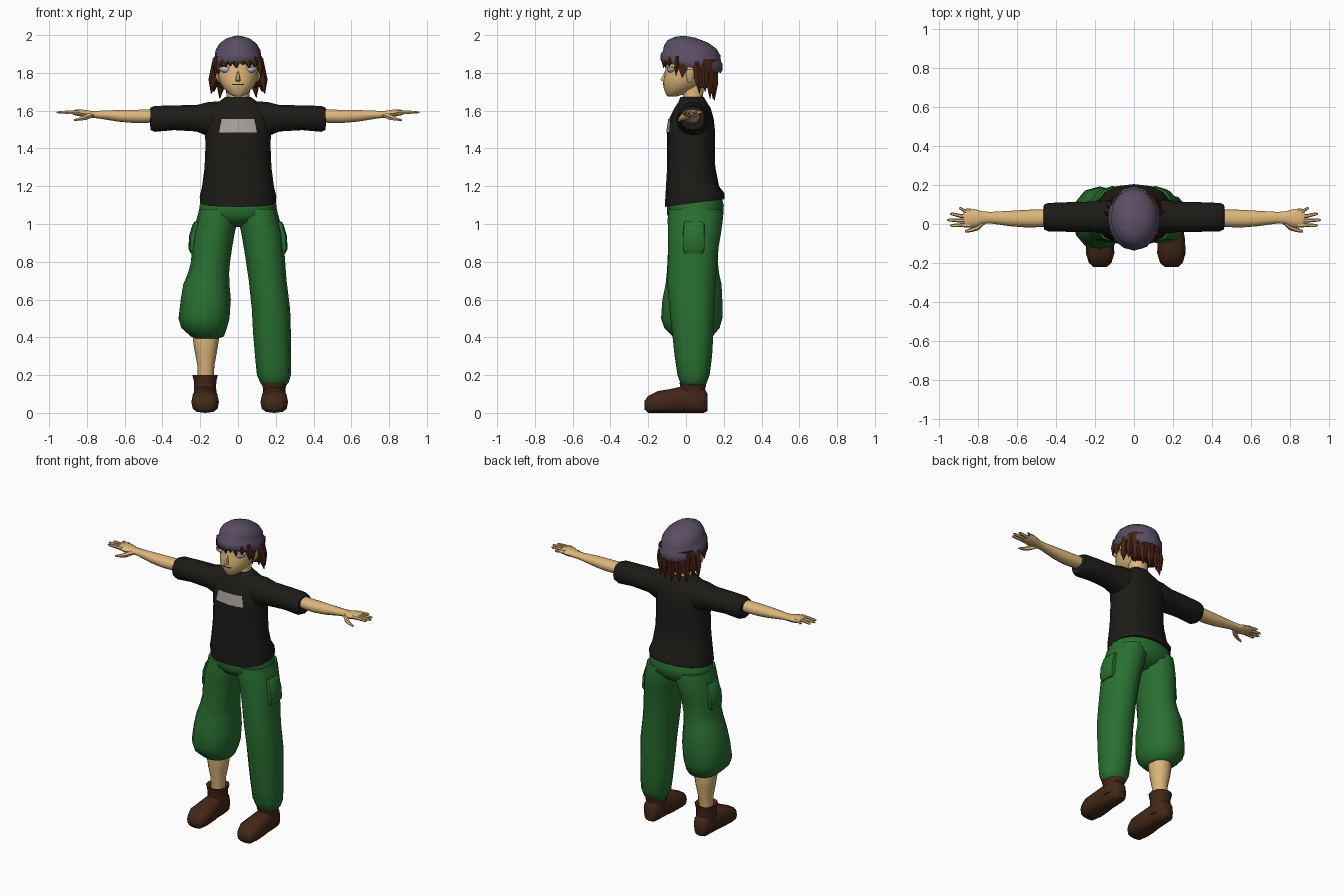
import bpy, bmesh, math


def material(name, rgb):
    m = bpy.data.materials.new(name)
    m.diffuse_color = (*rgb, 1)
    return m


SKIN = material("skin", (0.72, 0.47, 0.2))
BLACK = material("black_cloth", (0.012, 0.011, 0.009))
GREEN = material("green_cloth", (0.022, 0.16, 0.03))
HAIR = material("hair_brown", (0.065, 0.017, 0.007))
LEATHER = material("leather", (0.055, 0.02, 0.009))
WOOL = material("wool", (0.1, 0.075, 0.125))
PALE = material("pale", (0.6, 0.6, 0.72))
PATCH = material("patch_grey", (0.4, 0.36, 0.33))


def finish(name, bm, mat, angle=50):
    bmesh.ops.recalc_face_normals(bm, faces=bm.faces[:])
    me = bpy.data.meshes.new(name)
    bm.to_mesh(me)
    bm.free()
    me.materials.append(mat)
    me.shade_smooth()
    me.set_sharp_from_angle(angle=math.radians(angle))
    ob = bpy.data.objects.new(name, me)
    bpy.context.collection.objects.link(ob)
    return ob


def power(v, p):
    return math.copysign(abs(v) ** (2 / p), v)


def loft(name, mat, rings, axis=2, n=12, p=2.2, side=1, tilt=None, angle=50):
    """Skin of closed rings (t, a0, a1, b0, b1) along an axis; side=-1 mirrors x."""
    bm = bmesh.new()
    loops = []
    for k, (t, a0, a1, b0, b1) in enumerate(rings):
        loop = []
        for i in range(n):
            w = 2 * math.pi * i / n
            c = math.cos(w) if abs(math.cos(w)) > 1e-6 else 0
            s = math.sin(w) if abs(math.sin(w)) > 1e-6 else 0
            a = (a0 + a1) / 2 + (a1 - a0) / 2 * power(c, p)
            b = (b0 + b1) / 2 + (b1 - b0) / 2 * power(s, p)
            co = [(t, a, b), (a, t, b), (a, b, t + (tilt[k] * b if tilt else 0))][axis]
            loop.append(bm.verts.new((co[0] * side, co[1], co[2])))
        loops.append(loop)
    for lo, hi in zip(loops, loops[1:]):
        for i in range(n):
            j = (i + 1) % n
            bm.faces.new((lo[i], lo[j], hi[j], hi[i]))
    bm.faces.new(loops[0])
    bm.faces.new(loops[-1])
    return finish(name, bm, mat, angle)


def lock(name, base, tip, w, d):
    """Pointed strand of hair from base to tip."""
    rings = []
    for f, k in ((0, 0.9), (0.55, 1), (1, 0.08)):
        x, y, z = (base[i] + (tip[i] - base[i]) * f for i in range(3))
        rings.append((z, x - w * k, x + w * k, y - d * k, y + d * k))
    loft(name, HAIR, rings, n=6, p=2, angle=40)


# Shirt body with a hem that rises towards the back
loft("shirt_body", BLACK, [
    (1.105, -.2, .2, -.11, .205), (1.14, -.203, .203, -.11, .205),
    (1.2, -.19, .19, -.106, .175), (1.3, -.177, .177, -.1, .155),
    (1.42, -.172, .172, -.1, .153), (1.5, -.176, .176, -.1, .153),
    (1.56, -.172, .172, -.088, .146), (1.615, -.155, .155, -.06, .13),
    (1.645, -.105, .105, -.04, .11), (1.672, -.068, .068, -.03, .095)],
    n=16, p=2.3, tilt=[.13, .1, 0, 0, 0, 0, 0, 0, 0, 0])

# Chest patch following the shirt front
bm = bmesh.new()
cols = []
for i in range(7):
    u = i / 3 - 1
    col = []
    for z, hw, front in ((1.485, .1, -.1), (1.555, .086, -.089)):
        x = u * hw
        y = .028 - (.028 - front) * (1 - abs(x / .176) ** 2.3) ** (1 / 2.3)
        col.append(bm.verts.new((x, y - .005, z)))
    cols.append(col)
for a, b in zip(cols, cols[1:]):
    bm.faces.new((a[0], b[0], b[1], a[1]))
finish("chest_patch", bm, PATCH)

# Sleeves, arms and hands
for s, tag in ((1, "right"), (-1, "left")):
    loft("sleeve_" + tag, BLACK, [
        (.07, -.05, .12, 1.46, 1.652), (.16, -.05, .125, 1.465, 1.645),
        (.22, -.042, .115, 1.49, 1.63), (.34, -.04, .112, 1.497, 1.628),
        (.44, -.038, .108, 1.488, 1.625), (.462, -.028, .1, 1.497, 1.617),
        (.465, -.01, .085, 1.52, 1.61)], axis=0, side=s)
    loft("arm_" + tag, SKIN, [
        (.44, -.015, .075, 1.535, 1.608), (.55, -.018, .073, 1.533, 1.606),
        (.63, -.012, .068, 1.54, 1.605), (.74, .003, .062, 1.558, 1.6),
        (.78, 0, .065, 1.562, 1.6), (.82, -.018, .077, 1.566, 1.606),
        (.86, -.016, .08, 1.574, 1.606), (.875, -.01, .074, 1.58, 1.6)],
        axis=0, n=10, side=s)
    for k, (y0, y1, tip) in enumerate([(.066, .08, .9), (.042, .052, .945),
                                       (.018, .021, .96), (-.006, -.008, .945)]):
        loft(f"finger_{tag}_{k}", SKIN, [
            (.84, y0 - .012, y0 + .012, 1.58, 1.604),
            ((.84 + tip) / 2, y0 - .01, y0 + .01, 1.582, 1.602),
            (tip - .01, y1 - .008, y1 + .008, 1.584, 1.598),
            (tip, y1 - .003, y1 + .003, 1.588, 1.594)], axis=0, n=6, side=s)
    loft("thumb_" + tag, SKIN, [
        (.765, .0, .04, 1.565, 1.595), (.8, -.032, .005, 1.55, 1.585),
        (.835, -.042, -.018, 1.546, 1.566), (.868, -.044, -.032, 1.545, 1.555)],
        axis=0, n=6, side=s)

# Trousers: hips, one full leg, one rolled-up leg
loft("trouser_hips", GREEN, [
    (.985, -.05, .05, .0, .11), (1.01, -.13, .13, -.075, .165),
    (1.05, -.205, .205, -.1, .198), (1.1, -.203, .203, -.1, .2),
    (1.15, -.185, .185, -.09, .185)], n=16)
loft("trouser_leg_long", GREEN, [
    (.145, .128, .255, -.015, .095), (.16, .118, .268, -.03, .11),
    (.2, .1, .28, -.045, .125), (.3, .09, .281, -.06, .138),
    (.42, .08, .28, -.073, .145), (.55, .073, .276, -.088, .152),
    (.7, .057, .257, -.1, .158), (.85, .035, .246, -.095, .168),
    (.95, .018, .238, -.096, .185), (1.03, 0, .218, -.097, .196),
    (1.08, .01, .205, -.09, .19)])
loft("trouser_leg_rolled", GREEN, [
    (.43, .11, .22, -.025, .095), (.395, .1, .232, -.05, .12), (.405, .075, .25, -.07, .14),
    (.45, .058, .3, -.115, .178), (.5, .045, .315, -.132, .192),
    (.6, .038, .303, -.125, .192), (.68, .045, .29, -.108, .188),
    (.74, .047, .265, -.102, .175), (.8, .042, .248, -.098, .168),
    (.88, .03, .246, -.095, .172), (.95, .018, .238, -.096, .185),
    (1.03, 0, .218, -.097, .196), (1.08, .01, .205, -.09, .19)], side=-1)
for s, tag in ((1, "right"), (-1, "left")):
    loft("pocket_" + tag, GREEN, [
        (.845, .19, .25, -.01, .09), (.87, .19, .263, -.018, .1),
        (.94, .18, .258, -.018, .1), (1.0, .17, .24, -.012, .098),
        (1.012, .17, .23, -.01, .095)], n=12, p=5, side=s, angle=35)

# Bare shin
loft("shin", SKIN, [
    (.14, .13, .215, -.005, .075), (.25, .125, .215, -.012, .085),
    (.32, .112, .228, -.025, .1), (.38, .102, .238, -.03, .105),
    (.46, .1, .24, -.03, .1)], side=-1)

# Boots
for s, cx, top, tag in ((1, .192, .16, "right"), (-1, .174, .2, "left")):
    sole = [(-.22, .035, .018, .062), (-.2, .058, 0, .09), (-.15, .073, 0, .115),
            (-.08, .07, 0, .127), (-.02, .06, 0, .14), (.05, .056, 0, .145),
            (.095, .05, 0, .135), (.114, .032, .01, .1)]
    loft("boot_" + tag, LEATHER, [(y, cx - w, cx + w, a, b) for y, w, a, b in sole],
         axis=1, p=2.8, side=s)
    loft("boot_shaft_" + tag, LEATHER, [
        (z, cx - w, cx + w, .037 - w - .005, .037 + w + .005) for z, w in
        ((.05, .062), (top - .055, .058), (top - .03, .06), (top, .067), (top - .015, .05))],
        side=s)

# Neck, head and face
loft("neck", SKIN, [(1.63, -.066, .066, -.025, .095), (1.68, -.06, .06, -.015, .09),
                    (1.77, -.06, .06, -.02, .1)])
loft("head", SKIN, [
    (1.675, -.022, .022, -.098, -.05), (1.69, -.05, .05, -.108, 0),
    (1.72, -.078, .078, -.118, .06), (1.75, -.096, .096, -.122, .1),
    (1.79, -.107, .107, -.114, .13), (1.83, -.11, .11, -.106, .15),
    (1.9, -.11, .11, -.105, .15), (1.94, -.09, .09, -.08, .13)], n=16, p=2.1)
loft("nose", SKIN, [(1.755, -.014, .014, -.126, -.1), (1.763, -.013, .013, -.138, -.1),
                    (1.79, -.008, .008, -.122, -.1), (1.815, -.004, .004, -.109, -.1)], n=6)
loft("mouth", HAIR, [(1.735, -.032, .032, -.121, -.09), (1.74, -.035, .035, -.123, -.09)],
     n=8, p=3)
for s, tag in ((1, "right"), (-1, "left")):
    loft("eye_" + tag, PALE, [(1.803, .05, .078, -.09, -.07), (1.815, .036, .1, -.102, -.05),
                              (1.832, .036, .104, -.1, -.05)], n=8, side=s)
    loft("ear_" + tag, SKIN, [(1.75, .09, .103, .01, .03), (1.78, .09, .122, .0, .045),
                              (1.82, .09, .122, .0, .05)], n=8, side=s)

# Beanie with rolled brim, tilted back
loft("beanie", WOOL, [
    (1.845, -.118, .118, -.115, .175), (1.833, -.128, .128, -.128, .184),
    (1.85, -.136, .136, -.136, .194), (1.88, -.134, .134, -.133, .194),
    (1.893, -.123, .123, -.122, .185), (1.925, -.119, .119, -.116, .182),
    (1.955, -.102, .102, -.098, .163), (1.98, -.07, .07, -.06, .12),
    (1.995, -.025, .025, -.01, .05)], n=16, p=2, tilt=[-.18] * 9, angle=40)

# Hair: back shell, long locks round the back, fringe
loft("hair_back", HAIR, [(1.72, -.095, .095, .05, .15), (1.78, -.116, .116, .045, .162),
                         (1.87, -.12, .12, .03, .17)])
tips = (1.69, 1.7, 1.67, 1.665, 1.655, 1.66, 1.665, 1.7, 1.69)
for k, z in enumerate(tips):
    w = math.radians(4 + 21.5 * k)
    c, d = math.cos(w), math.sin(w)
    lock(f"hair_lock_{k}", (.112 * c, .05 + .1 * d, 1.86),
         (.142 * c, .065 + .085 * d, z), .028, .024)
fringe = ((-.105, 1.79), (-.075, 1.815), (-.045, 1.835), (-.015, 1.825),
          (.018, 1.84), (.048, 1.825), (.078, 1.83), (.106, 1.785))
for k, (x, z) in enumerate(fringe):
    y = .02 - .132 * math.sqrt(1 - (x / .122) ** 2)
    lock(f"fringe_{k}", (x, y, 1.89), (x * 1.08 + .008, y - .008, z), .021, .014)
for s, tag in ((1, "right"), (-1, "left")):
    lock("sideburn_" + tag, (.114 * s, -.01, 1.88), (.122 * s, -.02, 1.775), .012, .028)
